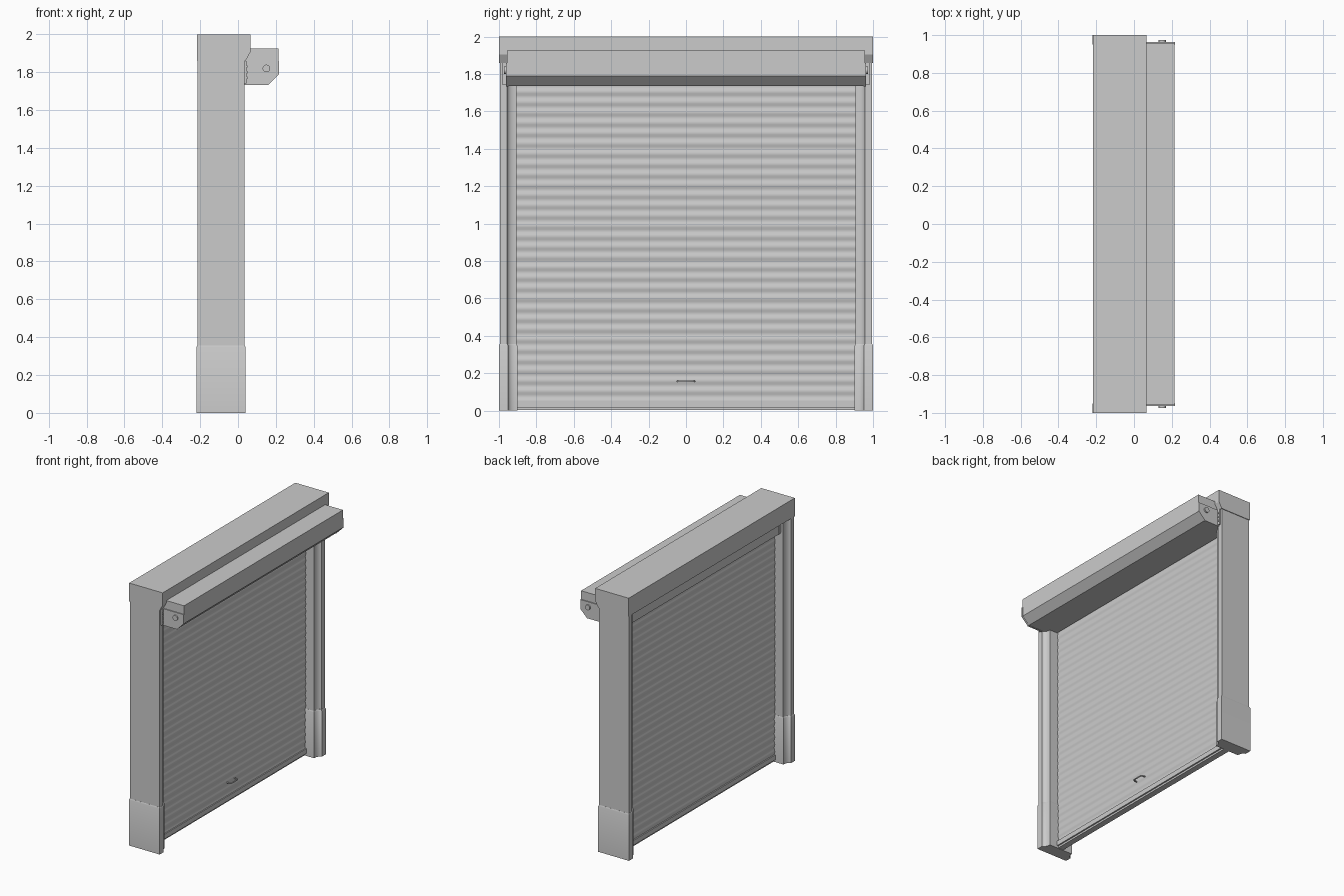
import bpy, bmesh, math
from mathutils import Vector

if "Cube" in bpy.data.objects:
    bpy.data.objects.remove(bpy.data.objects["Cube"])


def loft(name, rings, smooth=False):
    """Closed solid through matching rings of 3D points."""
    bm = bmesh.new()
    loops = [[bm.verts.new(p) for p in ring] for ring in rings]
    n = len(loops[0])
    for a, b in zip(loops, loops[1:]):
        for i in range(n):
            j = (i + 1) % n
            bm.faces.new((a[i], a[j], b[j], b[i]))
    bm.faces.new(loops[0][::-1])
    bm.faces.new(loops[-1])
    bmesh.ops.recalc_face_normals(bm, faces=bm.faces)
    me = bpy.data.meshes.new(name)
    bm.to_mesh(me)
    bm.free()
    ob = bpy.data.objects.new(name, me)
    bpy.context.collection.objects.link(ob)
    if smooth:
        bpy.ops.object.select_all(action='DESELECT')
        ob.select_set(True)
        bpy.context.view_layer.objects.active = ob
        bpy.ops.object.shade_smooth_by_angle(angle=math.radians(35))
    return ob


def along_y(name, profile, y0, y1, smooth=False):
    return loft(name, [[(x, y, z) for x, z in profile] for y in (y0, y1)], smooth)


def box(name, x0, x1, y0, y1, z0, z1):
    return along_y(name, [(x0, z0), (x1, z0), (x1, z1), (x0, z1)], y0, y1)


def circle(x, z, r, n=20):
    return [(x + r * math.cos(2 * math.pi * i / n), z + r * math.sin(2 * math.pi * i / n))
            for i in range(n)]


def post_section(side, z, grow=0.0):
    """Post outline with a hollow cove on both inner corners."""
    front, back, outer, inner = 0.035 + grow, -0.215 - grow, 0.995 + grow, 0.906 - grow
    steps = [math.pi / 2 * i / 6 for i in range(7)]
    cove = [(0.03 * math.sin(t), inner + 0.05 * math.cos(t)) for t in steps]
    pts = [(back, outer), (front, outer)]
    pts += [(front - d, y) for d, y in cove]
    pts += [(back + d, y) for d, y in reversed(cove)]
    return [(x, side * y, z) for x, y in pts]


# lintel with a small chamfer under its front lip
along_y("lintel", [(-0.217, 1.86), (0.04, 1.86), (0.065, 1.905), (0.065, 2.0), (-0.217, 2.0)], -1, 1)

# shutter hood and its soffit
along_y("hood", [(-0.06, 1.735), (0.16, 1.735), (0.215, 1.79), (0.215, 1.925),
                 (0.065, 1.925), (0.04, 1.86), (-0.06, 1.86)], -0.956, 0.956)

# header above the curtain at the rear
box("header", -0.16, -0.06, -0.92, 0.92, 1.75, 1.87)

for side, tag in ((-1, "left"), (1, "right")):
    # posts and their wider bases
    loft("post_" + tag, [post_section(side, 0.3), post_section(side, 1.861)], True)
    loft("post_base_" + tag, [post_section(side, 0, 0.005), post_section(side, 0.347, 0.005),
                              post_section(side, 0.357, 0.0005)], True)
    # hood end plate, wall tab, axle boss and bolts
    along_y("hood_end_" + tag, [(0.035, 1.733), (0.16, 1.733), (0.217, 1.79), (0.217, 1.86),
                                (0.035, 1.86)], side * 0.95, side * 0.963)
    box("wall_tab_" + tag, 0.034, 0.046, side * 0.955, side * 0.982, 1.74, 1.86)
    along_y("axle_boss_" + tag, circle(0.15, 1.82, 0.02), side * 0.955, side * 0.973, True)
    for k, z in enumerate((1.77, 1.8, 1.83)):
        box(f"tab_bolt_{tag}_{k}", 0.046, 0.051, side * 0.968, side * 0.977, z - 0.006, z + 0.006)
    # small stop under the rear of the lintel
    box("rear_stop_" + tag, -0.165, -0.14, side * 0.885, side * 0.91, 1.76, 1.82)

# rippled slat curtain
count, z0, z1 = 31, 0.05, 1.76
steps = count * 6
wave = []
for i in range(steps + 1):
    phase = 2 * math.pi * i / 6
    wave.append((0.003 * math.cos(phase), z0 + (z1 - z0) * i / steps))
curtain = [(-0.065 + d, z) for d, z in wave] + [(-0.115 + d, z) for d, z in reversed(wave)]
along_y("slat_curtain", curtain, -0.92, 0.92, True)

# bottom bar and rubber seal
box("bottom_bar", -0.122, -0.055, -0.92, 0.92, 0.018, 0.055)
box("bottom_seal", -0.112, -0.066, -0.92, 0.92, 0.004, 0.018)

# pull handle
curve = bpy.data.curves.new("pull_handle", 'CURVE')
curve.dimensions = '3D'
curve.bevel_depth = 0.005
curve.bevel_resolution = 2
curve.use_fill_caps = True
spline = curve.splines.new('POLY')
path = [(-0.065, -0.045), (-0.04, -0.045), (-0.03, -0.035),
        (-0.03, 0.035), (-0.04, 0.045), (-0.065, 0.045)]
spline.points.add(len(path) - 1)
for p, (x, y) in zip(spline.points, path):
    p.co = (x, y, 0.157, 1)
bpy.context.collection.objects.link(bpy.data.objects.new("pull_handle", curve))
